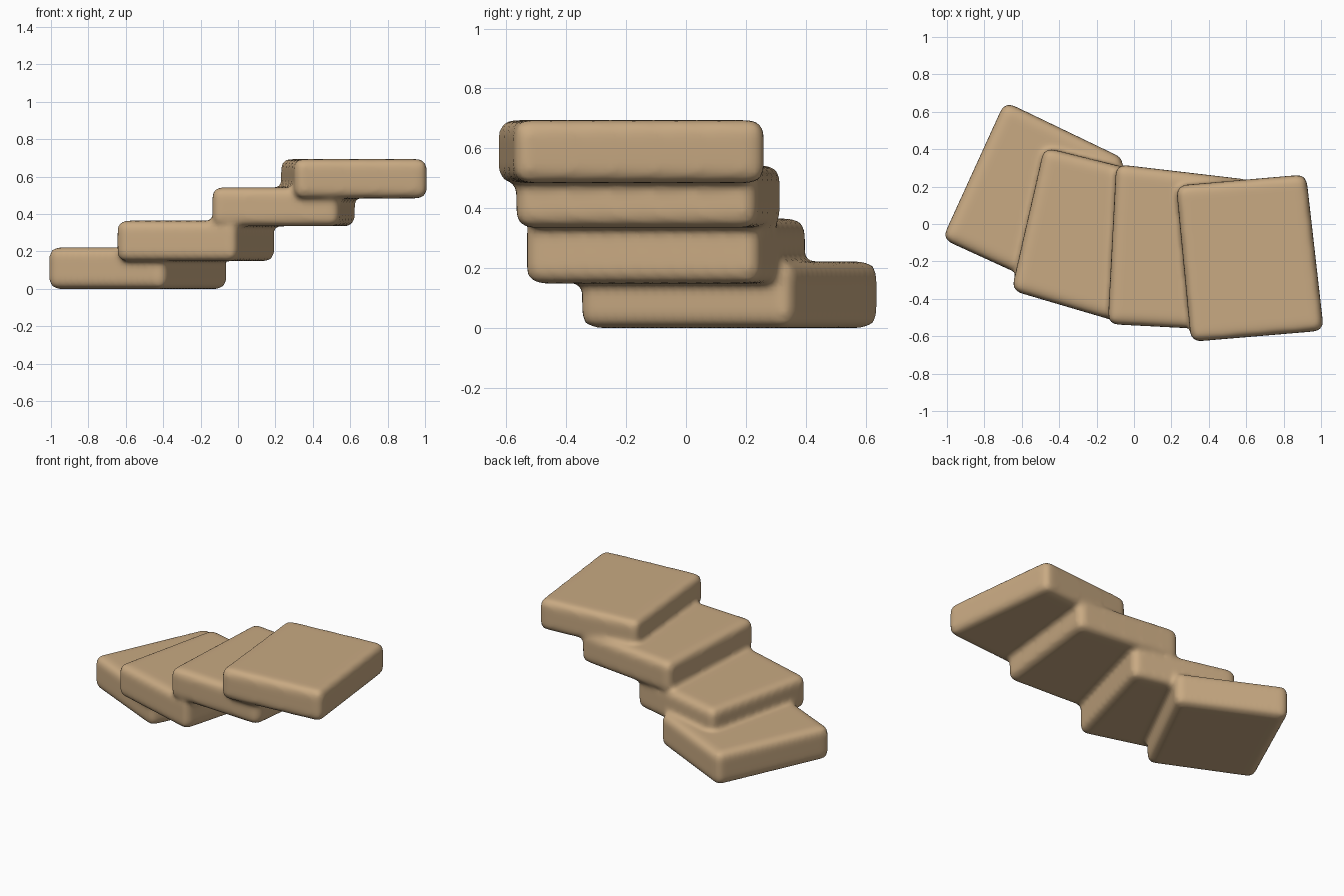
import bpy, bmesh

if "Cube" in bpy.data.objects:
    bpy.data.objects.remove(bpy.data.objects["Cube"])

stone = bpy.data.materials.new("sandstone")
stone.diffuse_color = (0.58, 0.40, 0.225, 1)
stone.use_nodes = True
stone.node_tree.nodes["Principled BSDF"].inputs["Base Color"].default_value = stone.diffuse_color

# Plan corners (counter-clockwise) and bottom/top height of each slab step
steps = [
    ([(-1.025, -0.08), (-0.40, -0.365), (-0.045, 0.345), (-0.69, 0.655)], 0.0, 0.222),
    ([(-0.655, -0.355), (-0.01, -0.545), (0.205, 0.24), (-0.48, 0.41)], 0.148, 0.365),
    ([(-0.14, -0.535), (0.54, -0.57), (0.63, 0.235), (-0.095, 0.32)], 0.335, 0.543),
    ([(0.305, -0.63), (1.015, -0.57), (0.92, 0.265), (0.225, 0.205)], 0.484, 0.694),
]


def add_slab(bm, corners, z0, z1):
    """Slab with rounded edges."""
    part = bmesh.new()
    base = part.faces.new([part.verts.new((x, y, z0)) for x, y in corners])
    ext = bmesh.ops.extrude_face_region(part, geom=[base])
    for v in ext["geom"]:
        if isinstance(v, bmesh.types.BMVert):
            v.co.z = z1
    bmesh.ops.recalc_face_normals(part, faces=part.faces[:])
    bmesh.ops.bevel(part, geom=part.edges[:], offset=0.045, segments=3,
                    profile=0.5, affect='EDGES')
    bmesh.ops.recalc_face_normals(part, faces=part.faces[:])
    tmp = bpy.data.meshes.new("slab_tmp")
    part.to_mesh(tmp)
    part.free()
    bm.from_mesh(tmp)
    bpy.data.meshes.remove(tmp)


# All slabs in one mesh
bm = bmesh.new()
for s in steps:
    add_slab(bm, *s)
mesh = bpy.data.meshes.new("stone_steps")
bm.to_mesh(mesh)
bm.free()
mesh.materials.append(stone)
obj = bpy.data.objects.new("stone_steps", mesh)
bpy.context.collection.objects.link(obj)

# Fuse the slabs and soften the joints
remesh = obj.modifiers.new("fuse", 'REMESH')
remesh.mode = 'VOXEL'
remesh.voxel_size = 0.016
remesh.use_smooth_shade = True
smooth = obj.modifiers.new("worn", 'SMOOTH')
smooth.factor = 0.5
smooth.iterations = 7
